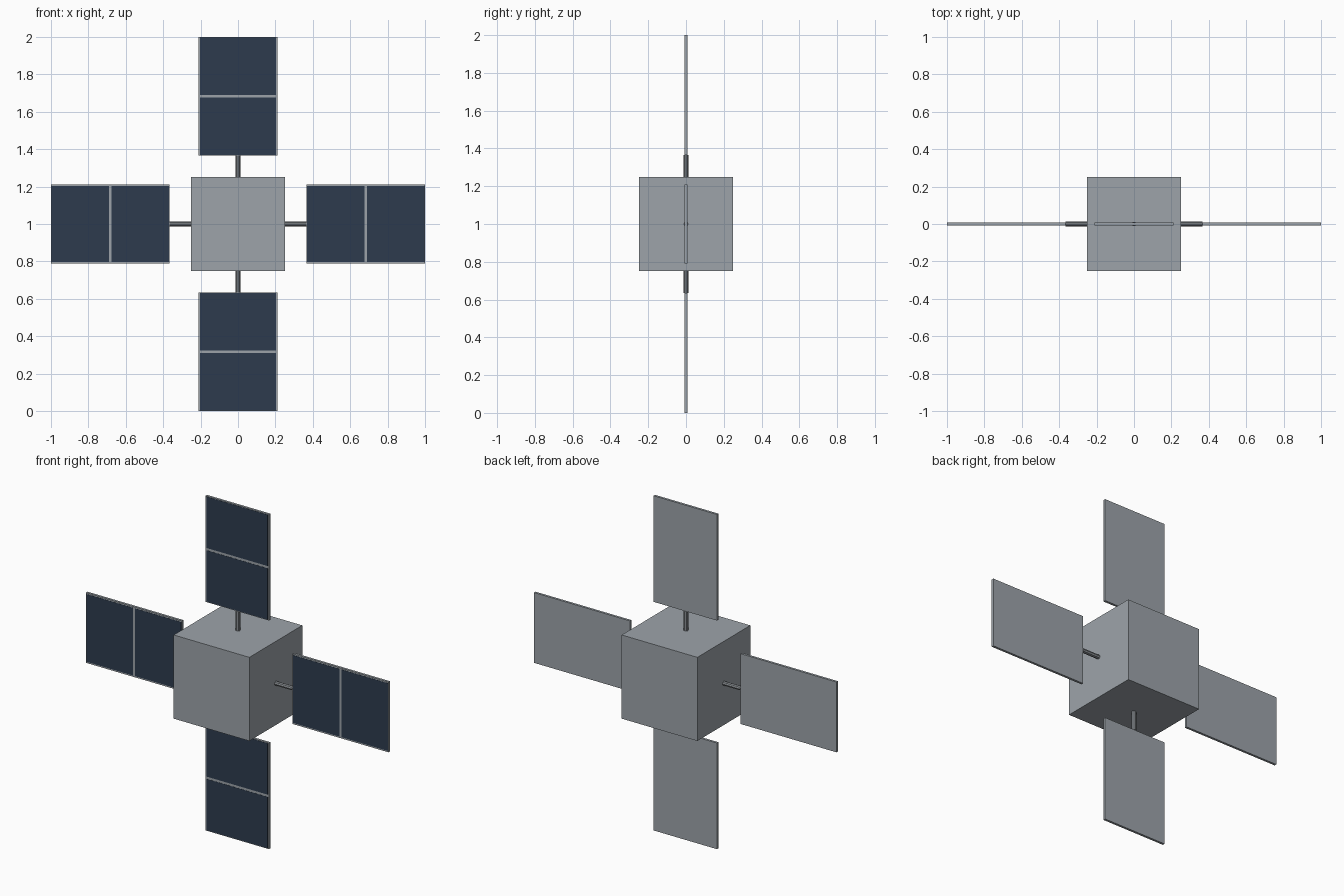
import bpy
import bmesh
from math import radians
from mathutils import Matrix, Vector

cube = bpy.data.objects.get("Cube")
if cube:
    bpy.data.objects.remove(cube, do_unlink=True)


def make_material(name, rgb):
    mat = bpy.data.materials.new(name)
    mat.use_nodes = True
    color = (*rgb, 1.0)
    mat.diffuse_color = color
    mat.node_tree.nodes["Principled BSDF"].inputs["Base Color"].default_value = color
    return mat


SILVER = make_material("silver grey", (0.337, 0.371, 0.402))
ROD = make_material("rod grey", (0.25, 0.27, 0.29))
NAVY = make_material("solar navy", (0.026, 0.044, 0.076))

CENTRE = Vector((0, 0, 1))
BODY = 0.5                     # body edge length
INNER, OUTER = 0.366, 1.0      # radial extent of a panel
WIDTH, THICK = 0.42, 0.014
SIDE, END, GAP = 0.008, 0.004, 0.014   # frame margins around the cells


def add_box(bm, low, high):
    low, high = Vector(low), Vector(high)
    size = high - low
    matrix = Matrix.Translation((low + high) / 2) @ Matrix.Diagonal((*size, 1))
    bmesh.ops.create_cube(bm, size=1, matrix=matrix)


def finish(bm, name, mat, angle=0):
    mesh = bpy.data.meshes.new(name)
    bm.to_mesh(mesh)
    bm.free()
    mesh.materials.append(mat)
    obj = bpy.data.objects.new(name, mesh)
    obj.location = CENTRE
    obj.rotation_euler.y = radians(angle)
    bpy.context.collection.objects.link(obj)
    return obj


# Central body
bm = bmesh.new()
bmesh.ops.create_cube(bm, size=BODY)
finish(bm, "body", SILVER)

# Four arms, each modelled along +x and turned about the y axis
for side, angle in (("left", 0), ("bottom", 90), ("right", 180), ("top", 270)):
    # Rod joining body and panel
    bm = bmesh.new()
    start = BODY / 2 - 0.01
    matrix = Matrix.Translation(((start + INNER) / 2, 0, 0)) @ Matrix.Rotation(radians(90), 4, 'Y')
    bmesh.ops.create_cone(bm, cap_ends=True, segments=8, radius1=0.0125,
                          radius2=0.0125, depth=INNER - start, matrix=matrix)
    finish(bm, side + "_rod", ROD, angle)

    # Panel backing
    bm = bmesh.new()
    add_box(bm, (INNER, -THICK / 2, -WIDTH / 2), (OUTER, THICK / 2, WIDTH / 2))
    finish(bm, side + "_panel", SILVER, angle)

    # Two thin solar cells on the front
    bm = bmesh.new()
    middle = (INNER + OUTER) / 2
    half = WIDTH / 2 - SIDE
    for a, b in ((INNER + END, middle - GAP / 2), (middle + GAP / 2, OUTER - END)):
        add_box(bm, (a, -THICK / 2 - 0.001, -half), (b, -THICK / 2 + 0.001, half))
    finish(bm, side + "_cells", NAVY, angle)
